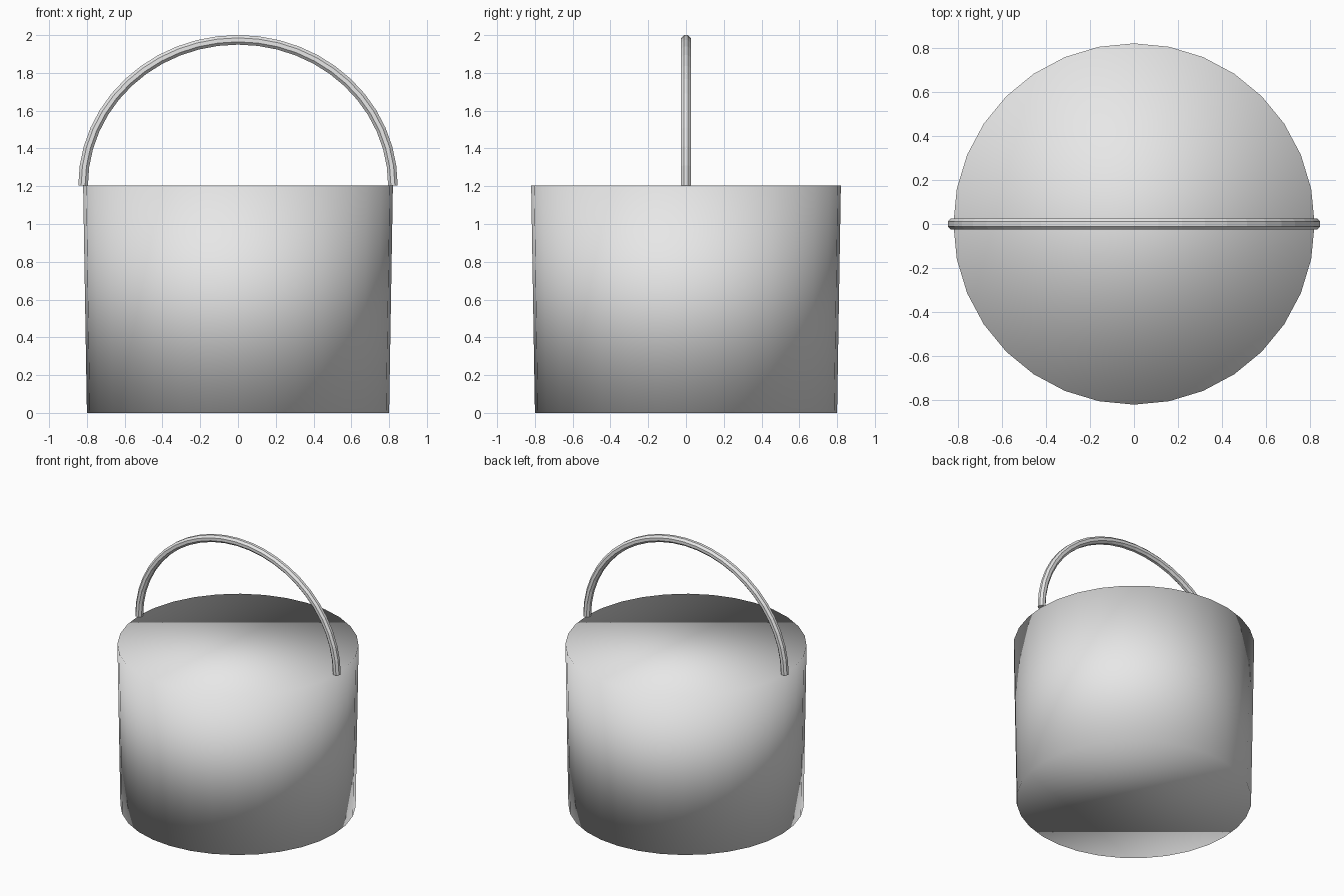
import bpy, bmesh, math
from mathutils import Vector

if "Cube" in bpy.data.objects:
    bpy.data.objects.remove(bpy.data.objects["Cube"])

BASE_R, RIM_R, HEIGHT, SIDES = 0.80, 0.82, 1.205, 32
ARC_W, ARC_H, TUBE_R, STEPS, TUBE_SIDES = 0.82, 0.77, 0.0275, 24, 8

grey = bpy.data.materials.new("light_grey")
grey.diffuse_color = (0.8, 0.8, 0.8, 1)
grey.use_nodes = True
grey.node_tree.nodes["Principled BSDF"].inputs["Base Color"].default_value = grey.diffuse_color


def finish(bm, name, smooth):
    bmesh.ops.recalc_face_normals(bm, faces=bm.faces)
    for f in bm.faces:
        f.smooth = smooth
    me = bpy.data.meshes.new(name)
    bm.to_mesh(me)
    bm.free()
    me.materials.append(grey)
    ob = bpy.data.objects.new(name, me)
    bpy.context.collection.objects.link(ob)
    return ob


# Bucket body: closed, slightly flared, smooth all over (caps included)
bm = bmesh.new()
bmesh.ops.create_cone(bm, cap_ends=True, segments=SIDES,
                      radius1=BASE_R, radius2=RIM_R, depth=HEIGHT)
bmesh.ops.translate(bm, verts=bm.verts, vec=(0, 0, HEIGHT / 2))
finish(bm, "bucket_body", True)

# Handle: octagonal tube swept along a half ellipse above the rim
bm = bmesh.new()
rings = []
for i in range(STEPS + 1):
    t = math.pi * i / STEPS
    centre = Vector((ARC_W * math.cos(t), 0, HEIGHT + ARC_H * math.sin(t)))
    out = Vector((ARC_H * math.cos(t), 0, ARC_W * math.sin(t))).normalized()
    ring = []
    for k in range(TUBE_SIDES):
        a = 2 * math.pi * (k + 0.5) / TUBE_SIDES
        ring.append(bm.verts.new(centre + TUBE_R * (
            math.cos(a) * out + math.sin(a) * Vector((0, 1, 0)))))
    rings.append(ring)
for r0, r1 in zip(rings, rings[1:]):
    for k in range(TUBE_SIDES):
        j = (k + 1) % TUBE_SIDES
        bm.faces.new((r0[k], r0[j], r1[j], r1[k]))
bm.faces.new(rings[0])
bm.faces.new(rings[-1])
finish(bm, "handle", False)
